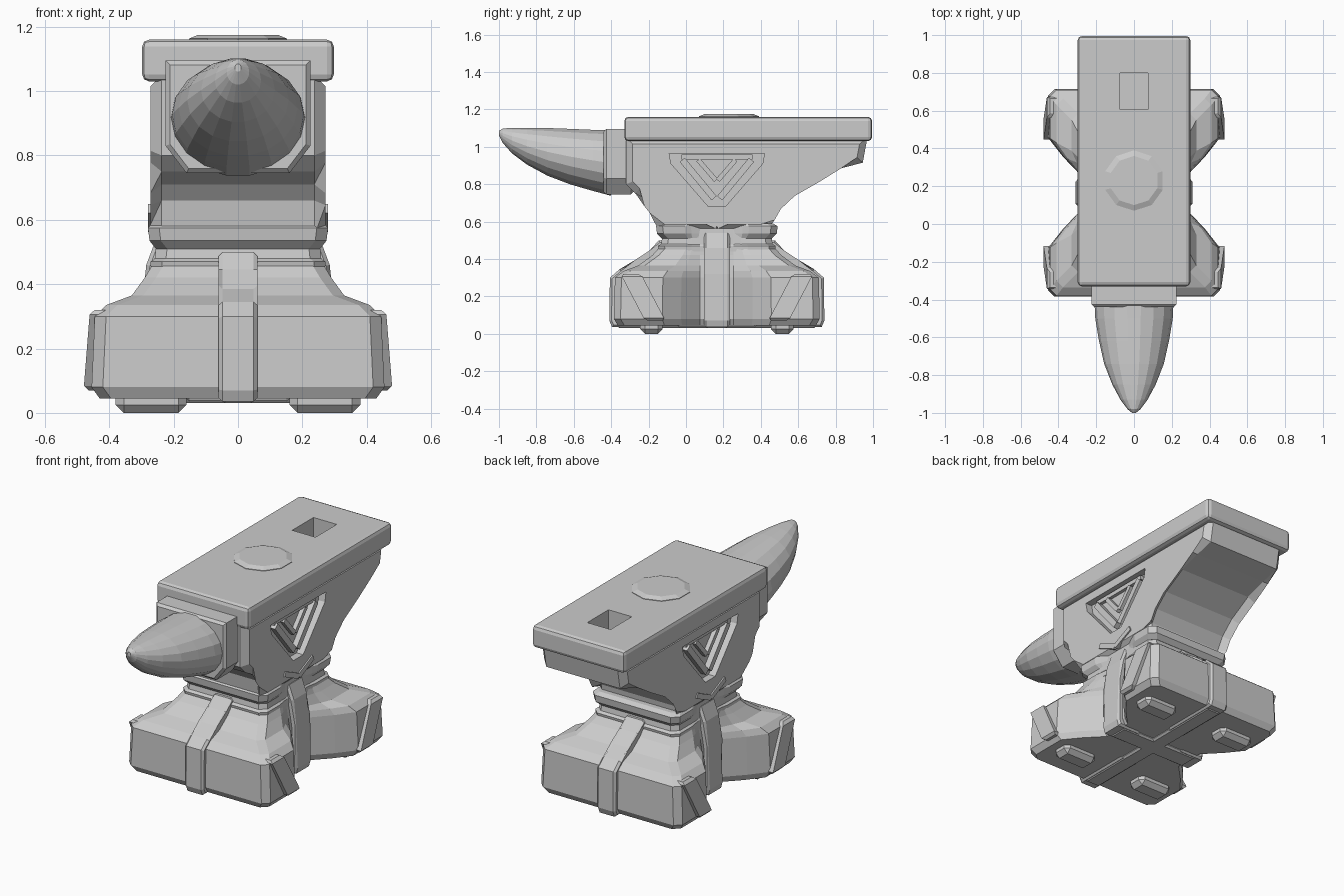
import bpy, bmesh, math

if "Cube" in bpy.data.objects:
    bpy.data.objects.remove(bpy.data.objects["Cube"])

YC = 0.165   # y centre of the base and waist


def finish(name, bm):
    bmesh.ops.recalc_face_normals(bm, faces=bm.faces)
    me = bpy.data.meshes.new(name)
    bm.to_mesh(me)
    bm.free()
    ob = bpy.data.objects.new(name, me)
    bpy.context.collection.objects.link(ob)
    return ob


def loft(name, rings, bevel=0):
    """Skin closed rings of equal point count and cap both ends."""
    bm = bmesh.new()
    vs = [[bm.verts.new(p) for p in r] for r in rings]
    n = len(vs[0])
    for a, b in zip(vs, vs[1:]):
        for i in range(n):
            j = (i + 1) % n
            bm.faces.new((a[i], a[j], b[j], b[i]))
    caps = [bm.faces.new(vs[0]), bm.faces.new(vs[-1])]
    if bevel:
        edges = list({e for f in caps for e in f.edges})
        bmesh.ops.bevel(bm, geom=edges, offset=bevel, segments=1, affect='EDGES', profile=0.5)
    return finish(name, bm)


def prism_x(name, pts, x0, x1, bevel=0):
    return loft(name, [[(x, y, z) for y, z in pts] for x in (x0, x1)], bevel)


def prism_y(name, pts, y0, y1, bevel=0):
    return loft(name, [[(x, y, z) for x, z in pts] for y in (y0, y1)], bevel)


def box(name, lo, hi, bevel=0, segments=1):
    bm = bmesh.new()
    bmesh.ops.create_cube(bm, size=1)
    for v in bm.verts:
        v.co = [(a + b) / 2 + c * (b - a) for a, b, c in zip(lo, hi, v.co)]
    if bevel:
        bmesh.ops.bevel(bm, geom=bm.edges[:], offset=bevel, segments=segments,
                        affect='EDGES', profile=0.5)
    return finish(name, bm)


def cut(ob, cutter):
    m = ob.modifiers.new("cut", 'BOOLEAN')
    m.object, m.operation, m.solver = cutter, 'DIFFERENCE', 'EXACT'
    bpy.context.view_layer.objects.active = ob
    bpy.ops.object.modifier_apply(modifier=m.name)
    bpy.data.objects.remove(cutter)


def footprint(z, hx, hy, wx, c=0.035):
    """Four-cornered outline with hollow left and right sides."""
    wx = min(wx, hx)
    ky = hy * 0.53
    q = [(hx - c, hy), (hx, hy - c), (hx, ky),
         (wx + (hx - wx) * 0.55, ky * 0.45 + 0.06), (wx, 0.09)]
    pts = q + [(x, -y) for x, y in reversed(q)]
    pts += [(-x, -y) for x, y in q] + [(-x, y) for x, y in reversed(q)]
    return [(x, y + YC, z) for x, y in pts]


# Base with four flared corners
loft("base", [footprint(*r) for r in (
    (0.045, 0.43, 0.53, 0.26), (0.08, 0.455, 0.55, 0.28), (0.30, 0.445, 0.545, 0.28),
    (0.335, 0.41, 0.50, 0.275), (0.365, 0.33, 0.42, 0.27), (0.42, 0.29, 0.345, 0.26),
    (0.47, 0.26, 0.30, 0.255), (0.56, 0.25, 0.285, 0.25))])

# Ledge under the waist and the waist band
loft("waist_ledge", [footprint(*r) for r in (
    (0.44, 0.27, 0.31, 0.26), (0.47, 0.272, 0.315, 0.26), (0.485, 0.25, 0.29, 0.25))])
loft("waist_band", [footprint(*r) for r in (
    (0.51, 0.255, 0.295, 0.25), (0.535, 0.275, 0.32, 0.25),
    (0.575, 0.28, 0.325, 0.25), (0.59, 0.265, 0.30, 0.25))])

# Straps down the middle of each side, and the cross rails underneath
strap = [(0.56, 0.035), (0.575, 0.07), (0.572, 0.30), (0.52, 0.345), (0.43, 0.385),
         (0.36, 0.445), (0.31, 0.50), (0.2, 0.50), (0.2, 0.035)]
side = [(0.30, 0.035), (0.31, 0.07), (0.30, 0.32), (0.285, 0.46), (0.255, 0.54),
        (0.15, 0.54), (0.15, 0.035)]
for s, end, lr in ((-1, "front", "left"), (1, "back", "right")):
    prism_x(end + "_strap", [(YC + s * y, z) for y, z in strap], -0.06, 0.06, 0.012)
    prism_y(lr + "_strap", [(s * x, z) for x, z in side], YC - 0.07, YC + 0.07, 0.012)
box("bottom_rail_long", (-0.05, YC - 0.53, 0.03), (0.05, YC + 0.53, 0.08), 0.01)
box("bottom_rail_cross", (-0.26, YC - 0.06, 0.03), (0.26, YC + 0.06, 0.08), 0.01)

# Slanted corner ribs and foot pads
for sx in (-1, 1):
    for sy in (-1, 1):
        low = [(0.38, 0.275), (0.48, 0.275), (0.48, 0.385), (0.38, 0.385)]
        rib = [[(sx * (x - (0.02 if t and x > 0.4 else 0)), YC + sy * (y + t * 0.13),
                 0.07 + t * 0.25) for x, y in low] for t in (0, 1)]
        loft("corner_rib", rib, 0.015)
        x0, x1 = sorted((sx * 0.16, sx * 0.38))
        y0, y1 = sorted((YC + sy * 0.29, YC + sy * 0.41))
        box("foot_pad", (x0, y0, 0), (x1, y1, 0.08), 0.025)

# Upper body, curving out to the heel at the back
body = prism_x("body", [
    (-0.32, 1.05), (-0.32, 0.80), (-0.27, 0.75), (-0.20, 0.71), (-0.16, 0.66),
    (-0.145, 0.55), (0.43, 0.55), (0.44, 0.62), (0.48, 0.69), (0.56, 0.765),
    (0.70, 0.845), (0.83, 0.885), (0.945, 0.915), (0.97, 1.05)], -0.272, 0.272, 0.035)

# Recessed side panels with chevron ribs
panel = [(-0.09, 0.965), (0.42, 0.965), (0.41, 0.91), (0.21, 0.68), (0.12, 0.68), (-0.08, 0.91)]


def bar(name, s, a, b, w, x0, x1):
    (y0, z0), (y1, z1) = a, b
    d = math.hypot(y1 - y0, z1 - z0)
    ny, nz = (z0 - z1) / d * w / 2, (y1 - y0) / d * w / 2
    pts = [(y0 + ny, z0 + nz), (y1 + ny, z1 + nz), (y1 - ny, z1 - nz), (y0 - ny, z0 - nz)]
    prism_x(name, pts, s * x0, s * x1)


for s in (-1, 1):
    cut(body, prism_x("panel_cutter", panel, s * 0.23, s * 0.35))
    for m in (-1, 1):
        bar("chevron_rib", s, (YC + m * 0.185, 0.93), (YC + m * 0.015, 0.725), 0.035, 0.2, 0.262)
        bar("inner_chevron", s, (YC + m * 0.10, 0.93), (YC + m * 0.005, 0.82), 0.025, 0.2, 0.255)
        bar("waist_brace", s, (YC + m * 0.13, 0.635), (YC, 0.575), 0.03, 0.2, 0.28)
    bar("panel_top_bar", s, (YC - 0.19, 0.945), (YC + 0.19, 0.945), 0.025, 0.2, 0.25)

# Flat working face with the square hole
face = box("face_plate", (-0.298, -0.33, 1.03), (0.298, 0.995, 1.16), 0.022, 2)
for ob in (face, body):
    cut(ob, box("hole_cutter", (-0.075, 0.605, 1.0), (0.075, 0.80, 1.3)))

# Raised round pad on the face
loft("face_pad", [[(r * math.cos(math.tau * (i + 0.5) / 10),
                    0.23 + r * math.sin(math.tau * (i + 0.5) / 10), z) for i in range(10)]
                  for r, z in ((0.16, 1.14), (0.16, 1.163), (0.13, 1.175))])

# Collar between the face and the horn
prism_y("horn_collar", [(-0.225, 1.095), (0.225, 1.095), (0.225, 0.83), (0.16, 0.745),
                        (-0.16, 0.745), (-0.225, 0.83)], -0.44, -0.28, 0.014)

# Horn: ellipses shrinking to an upturned tip (y, half width, bottom, top)
horn = [(-0.40, 0.21, 0.735, 1.09), (-0.50, 0.205, 0.762, 1.093), (-0.62, 0.185, 0.797, 1.098),
        (-0.74, 0.158, 0.843, 1.102), (-0.85, 0.115, 0.903, 1.103), (-0.93, 0.072, 0.963, 1.102),
        (-0.98, 0.035, 1.02, 1.098), (-1.0, 0.01, 1.06, 1.085)]
loft("horn", [[(w * math.cos(math.tau * i / 18), y,
                (lo + hi) / 2 + (hi - lo) / 2 * math.sin(math.tau * i / 18))
               for i in range(18)] for y, w, lo, hi in horn])
